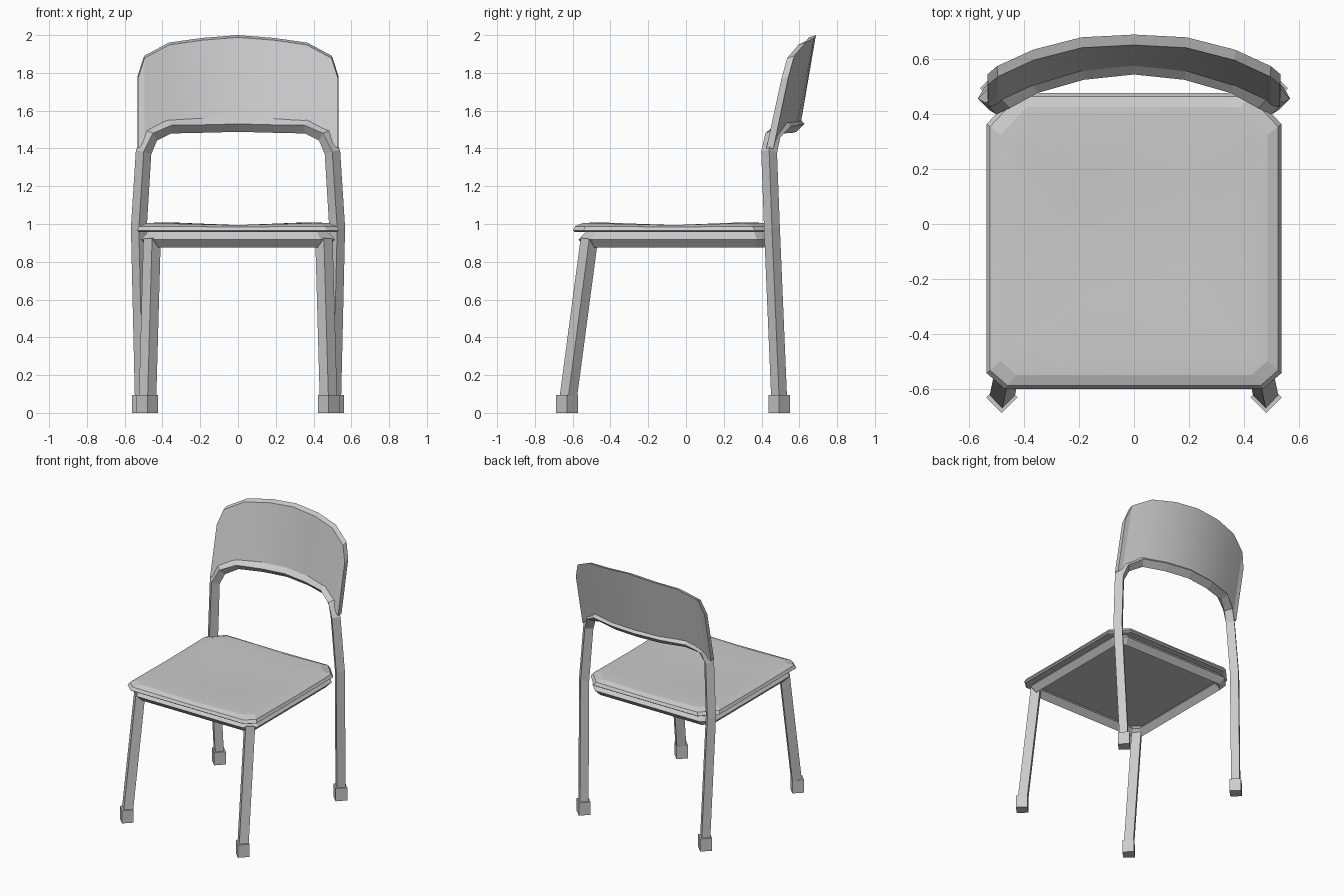
import bpy
import bmesh
from mathutils import Vector

if "Cube" in bpy.data.objects:
    bpy.data.objects.remove(bpy.data.objects["Cube"])

GREY = (0.6, 0.6, 0.6, 1)
grey = bpy.data.materials.new("light grey")
grey.use_nodes = True
grey.diffuse_color = GREY
grey.node_tree.nodes["Principled BSDF"].inputs["Base Color"].default_value = GREY


def finish(name, bm):
    bmesh.ops.recalc_face_normals(bm, faces=bm.faces)
    mesh = bpy.data.meshes.new(name)
    bm.to_mesh(mesh)
    bm.free()
    mesh.materials.append(grey)
    obj = bpy.data.objects.new(name, mesh)
    bpy.context.collection.objects.link(obj)
    return obj


def loft(name, rings, closed=False):
    """Skin equal-sized rings of points; cap the ends unless closed."""
    bm = bmesh.new()
    rows = [[bm.verts.new(p) for p in ring] for ring in rings]
    n = len(rows[0])
    pairs = list(zip(rows, rows[1:])) + ([(rows[-1], rows[0])] if closed else [])
    for a, b in pairs:
        for i in range(n):
            j = (i + 1) % n
            bm.faces.new((a[i], a[j], b[j], b[i]))
    if not closed:
        bm.faces.new(rows[0])
        bm.faces.new(rows[-1])
    return finish(name, bm)


def tube(name, path, r, ref, closed=False):
    """Sweep a four-sided diamond section along a path."""
    pts = [Vector(p) for p in path]
    n = len(pts)
    rings = []
    for i, p in enumerate(pts):
        before = pts[i - 1] if closed or i else p
        after = pts[(i + 1) % n] if closed or i < n - 1 else p
        t = ((after - p).normalized() + (p - before).normalized()).normalized()
        u = t.cross(Vector(ref)).normalized()
        v = u.cross(t).normalized()
        rings.append([p + u * r, p + v * r, p - u * r, p - v * r])
    return loft(name, rings, closed)


def flip(points):
    return [(-p[0],) + tuple(p[1:]) for p in points]


# Back legs and lower back rail as one bent tube
half = [(0.503, 0.495, 0.03), (0.525, 0.455, 0.98), (0.5, 0.44, 1.38),
        (0.46, 0.46, 1.47), (0.365, 0.515, 1.52), (0.19, 0.565, 1.525)]
tube("back_frame", half + [(0, 0.585, 1.53)] + flip(half)[::-1], 0.042, (0, 1, 0))

# Front legs and feet
for side, s in (("left", 1), ("right", -1)):
    tube(side + "_front_leg", [(s * 0.48, -0.63, 0.03), (s * 0.455, -0.512, 0.92)],
         0.046, (0, 1, 0))
    for end, x, y in (("front", 0.48, -0.63), ("back", 0.503, 0.493)):
        tube(f"{side}_{end}_foot", [(s * x, y, 0), (s * x, y, 0.095)], 0.057, (0, 1, 0))

# Seat frame ring
corner = [(0.42, -0.53, 0.917), (0.475, -0.48, 0.917),
          (0.475, 0.36, 0.917), (0.42, 0.415, 0.917)]
tube("seat_frame", corner + flip(corner)[::-1], 0.042, (0, 0, 1), closed=True)

# Padded seat: cut corners, rolled edge, gently dished top
# Points are x, y offset from the seat centre, and dip at the middle of a side
CENTRE_Y = -0.062
side_points = [(0.47, -0.537, 0), (0.535, -0.48, 0), (0.535, 0, 1),
               (0.535, 0.425, 0), (0.43, 0.537, 0)]
outline = [(0, -0.537, 1)] + side_points + [(0, 0.537, 1)] + flip(side_points)[::-1]
levels = [(0.012, 0.957, 0), (0, 0.966, 0), (0.012, 0.988, 0.004),
          (0.05, 1.004, 0.01), (0.11, 1.008, 0.014), (0.32, 0.99, 0.004)]
seat = loft("seat", [[(x * (1 - inset / 0.535), y * (1 - inset / 0.537) + CENTRE_Y, z - d * dip)
                      for x, y, d in outline] for inset, z, dip in levels])

# Curved backrest: each station is x, then y and z at the bottom and top
stations = [(0.53, 0.425, 1.4, 0.505, 1.78), (0.495, 0.432, 1.43, 0.535, 1.89),
            (0.365, 0.495, 1.51, 0.595, 1.96), (0.19, 0.55, 1.53, 0.64, 1.985)]
stations = stations + [(0, 0.57, 1.535, 0.65, 2.0)] + flip(stations)[::-1]
THICK = 0.038
backrest = loft("backrest", [[(x, y0, z0), (x, y1, z1 - 0.012),
                              (x * 1.005, y1 + THICK, z1), (x * 1.005, y0 + THICK, z0)]
                             for x, y0, z0, y1, z1 in stations])

# Soft shading on the padded parts, with crisp edges
for obj in (seat, backrest):
    bpy.ops.object.select_all(action='DESELECT')
    obj.select_set(True)
    bpy.context.view_layer.objects.active = obj
    bpy.ops.object.shade_smooth_by_angle(angle=0.2)
